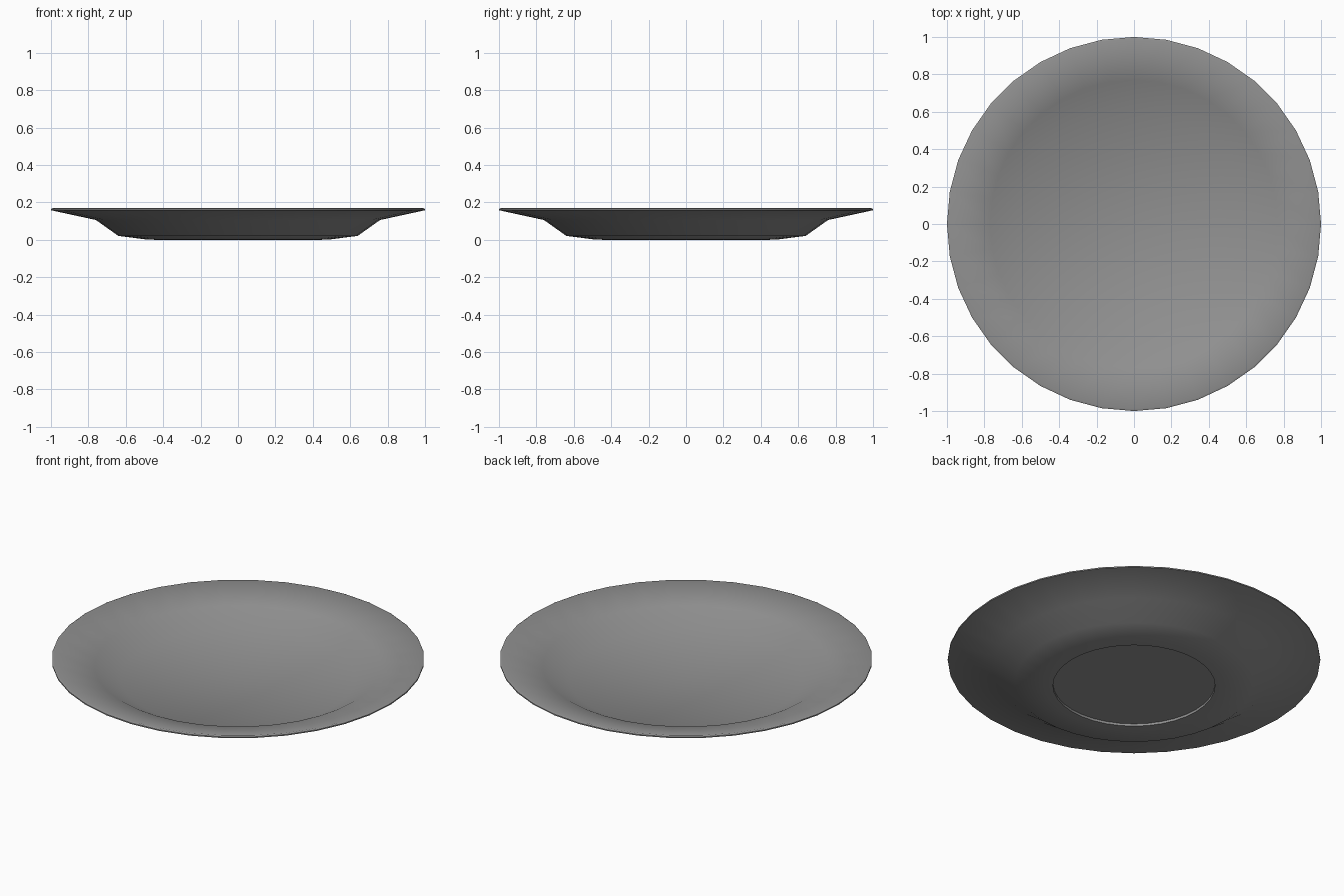
import bpy, bmesh
from math import radians, pi

if "Cube" in bpy.data.objects:
    bpy.data.objects.remove(bpy.data.objects["Cube"])

# Plate cross-section (radius, height): underside, rim, then top surface
profile = [
    (0.0, 0.014), (0.435, 0.014),               # recessed base
    (0.435, 0.0), (0.485, 0.001),               # foot ring
    (0.64, 0.021), (0.76, 0.106),               # outer wall
    (1.0, 0.158), (1.0, 0.165), (0.99, 0.17),   # rim edge
    (0.77, 0.12), (0.63, 0.048),                # inner wall
    (0.0, 0.025),                               # dish floor
]

# Spin the profile into a 36-sided plate
bm = bmesh.new()
verts = [bm.verts.new((r, 0, z)) for r, z in profile]
edges = [bm.edges.new(pair) for pair in zip(verts, verts[1:])]
bmesh.ops.spin(bm, geom=verts + edges, cent=(0, 0, 0), axis=(0, 0, 1),
               angle=2 * pi, steps=36)
bmesh.ops.remove_doubles(bm, verts=bm.verts, dist=1e-4)
bmesh.ops.recalc_face_normals(bm, faces=bm.faces)

mesh = bpy.data.meshes.new("plate")
bm.to_mesh(mesh)
bm.free()
plate = bpy.data.objects.new("plate", mesh)
bpy.context.collection.objects.link(plate)

# Dark grey glaze
glaze = bpy.data.materials.new("dark_glaze")
glaze.diffuse_color = (0.286, 0.286, 0.286, 1)
glaze.use_nodes = True
glaze.node_tree.nodes["Principled BSDF"].inputs["Base Color"].default_value = glaze.diffuse_color
mesh.materials.append(glaze)

# Smooth shading, with crisp edges on the foot ring and rim
bpy.context.view_layer.objects.active = plate
plate.select_set(True)
bpy.ops.object.shade_smooth_by_angle(angle=radians(60))
